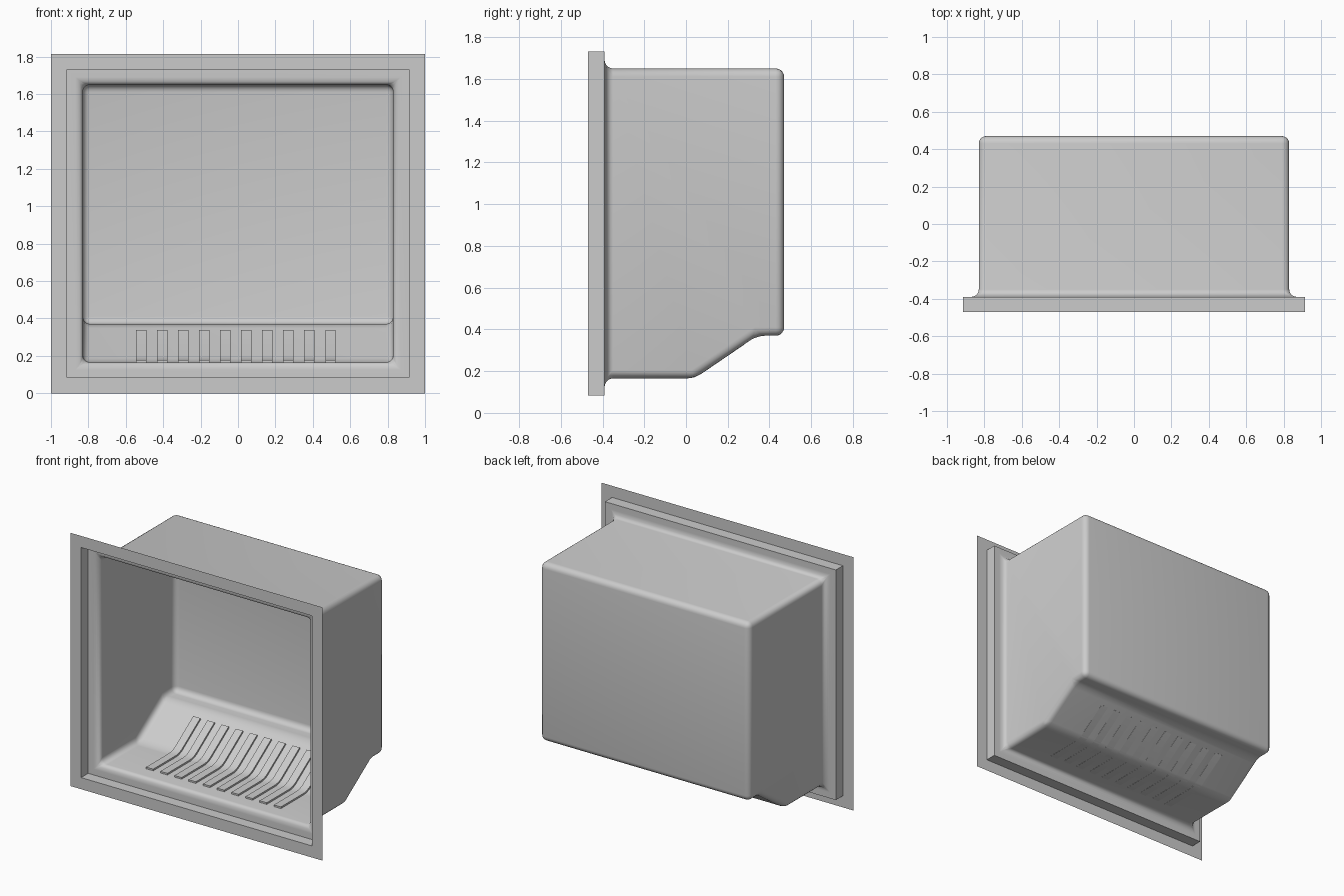
import bpy, bmesh, math
from mathutils import Vector

cube = bpy.data.objects.get("Cube")
if cube:
    bpy.data.objects.remove(cube)

grey = bpy.data.materials.new("grey_enamel")
grey.use_nodes = True
COLOUR = (0.6, 0.6, 0.6, 1)
grey.diffuse_color = COLOUR
grey.node_tree.nodes["Principled BSDF"].inputs["Base Color"].default_value = COLOUR

FRONT, LIP, BACK = -0.47, -0.39, 0.47
FLOOR, LEDGE, TOP = 0.165, 0.37, 1.65
HALF = 0.83
FILLET = 0.04


def finish(bm, name):
    mesh = bpy.data.meshes.new(name)
    bm.to_mesh(mesh)
    bm.free()
    mesh.materials.append(grey)
    obj = bpy.data.objects.new(name, mesh)
    bpy.context.collection.objects.link(obj)
    bpy.ops.object.select_all(action='DESELECT')
    obj.select_set(True)
    bpy.context.view_layer.objects.active = obj
    bpy.ops.object.shade_smooth_by_angle(angle=math.radians(35))
    return obj


def rectangle(bm, half, low, high, y):
    return [bm.verts.new((x, y, z)) for x, z in
            ((-half, low), (half, low), (half, high), (-half, high))]


def bridge(bm, a, b):
    for i in range(4):
        j = (i + 1) % 4
        bm.faces.new((a[i], a[j], b[j], b[i]))


# Thin-walled niche: flange, recessed lip and stepped basin in one sheet
bm = bmesh.new()
flange = rectangle(bm, 1, 0, 1.815, FRONT)
lip_front = rectangle(bm, 0.915, 0.083, 1.732, FRONT)
lip_back = rectangle(bm, 0.915, 0.083, 1.732, LIP)
bridge(bm, flange, lip_front)
bridge(bm, lip_front, lip_back)

side_profile = [(LIP, FLOOR), (0.04, FLOOR), (0.34, LEDGE),
                (BACK, LEDGE), (BACK, TOP), (LIP, TOP)]
left, right = ([bm.verts.new((x, y, z)) for y, z in side_profile]
               for x in (HALF, -HALF))
basin = [bm.faces.new(left), bm.faces.new(right)]
for i in range(len(side_profile) - 1):
    basin.append(bm.faces.new((left[i], left[i + 1], right[i + 1], right[i])))
bridge(bm, lip_back, [right[0], left[0], left[-1], right[-1]])
bmesh.ops.recalc_face_normals(bm, faces=bm.faces)

# Round every basin edge, including the mouth
edges = list({e for f in basin for e in f.edges})
bmesh.ops.bevel(bm, geom=edges, offset=FILLET, segments=5, profile=0.5,
                affect='EDGES', clamp_overlap=True)
finish(bm, "niche_shell")

# Raised ribs that follow the floor and climb the slope
path = [Vector(p) for p in ((-0.26, 0.165), (0.0, 0.165), (0.038, 0.171),
                            (0.073, 0.188), (0.28, 0.329))]
normals = []
for i in range(len(path)):
    d = path[min(i + 1, len(path) - 1)] - path[max(i - 1, 0)]
    if i == 1:
        d = Vector((1, 0))
    elif i == 3:
        d = path[4] - path[3]
    d.normalize()
    normals.append(Vector((-d.y, d.x)))
outline = ([p - n * 0.001 for p, n in zip(path, normals)]
           + [p + n * 0.012 for p, n in reversed(list(zip(path, normals)))])

for k in range(10):
    centre = -0.518 + k * 0.1125
    bm = bmesh.new()
    a, b = ([bm.verts.new((centre + s * 0.028, p.x, p.y)) for p in outline]
            for s in (-1, 1))
    bm.faces.new(a)
    bm.faces.new(list(reversed(b)))
    n = len(outline)
    for i in range(n):
        j = (i + 1) % n
        bm.faces.new((a[j], a[i], b[i], b[j]))
    bmesh.ops.recalc_face_normals(bm, faces=bm.faces)
    finish(bm, f"floor_rib_{k + 1}")
